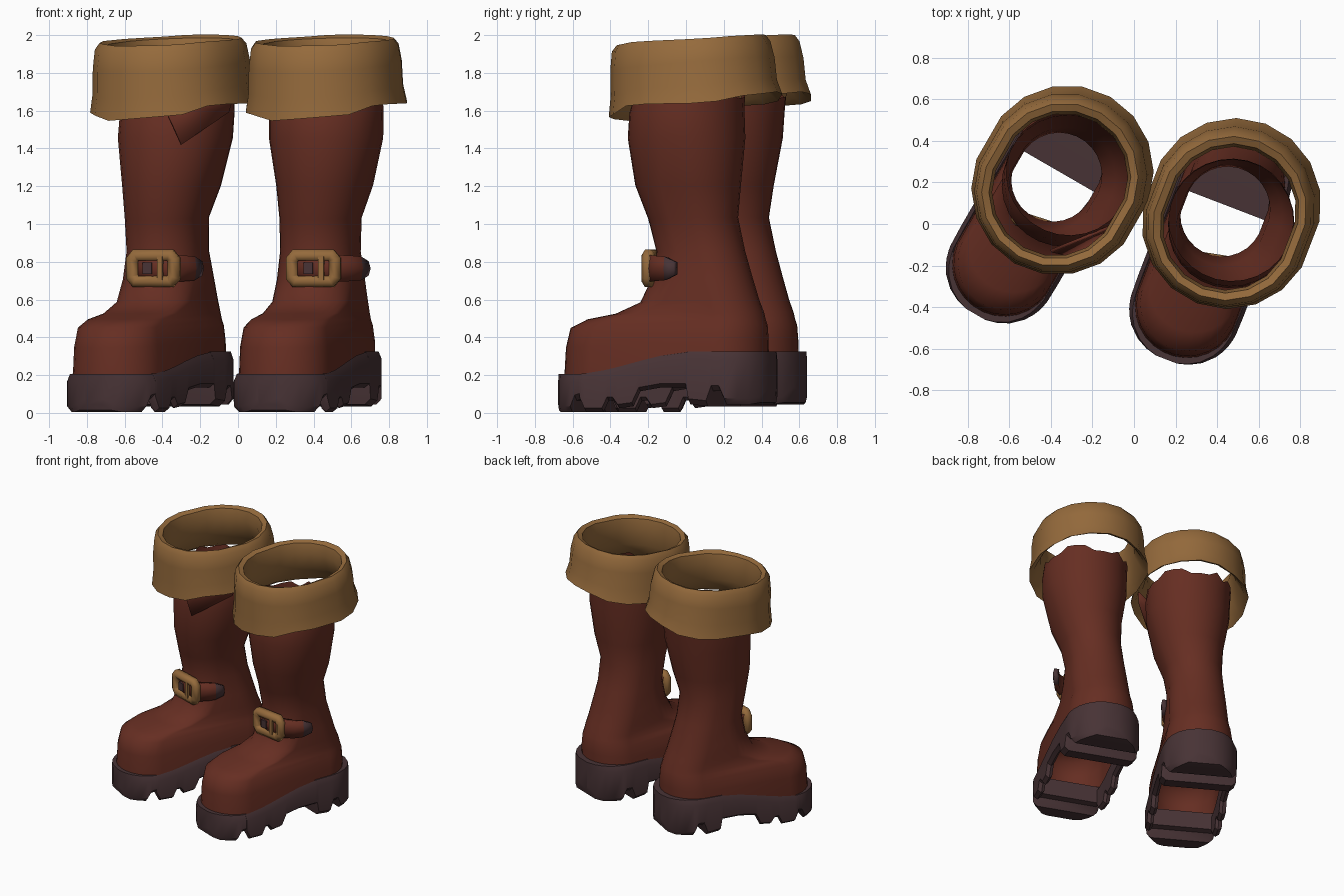
import bpy
import bmesh
import random
from math import sin, cos, pi, radians
from mathutils import Matrix, Vector

if "Cube" in bpy.data.objects:
    bpy.data.objects.remove(bpy.data.objects["Cube"], do_unlink=True)


def material(name, rgb):
    m = bpy.data.materials.new(name)
    m.use_nodes = True
    m.diffuse_color = (*rgb, 1)
    bsdf = m.node_tree.nodes["Principled BSDF"]
    bsdf.inputs["Base Color"].default_value = (*rgb, 1)
    bsdf.inputs["Roughness"].default_value = 0.8
    return m


LEATHER = material("red brown leather", (0.132, 0.027, 0.016))
TAN = material("tan hide", (0.3, 0.145, 0.045))
DARK = material("dark rubber", (0.064, 0.033, 0.036))


def finish(ob, place, mats, angle=40):
    for m in mats:
        ob.data.materials.append(m)
    ob.matrix_world = place
    bpy.ops.object.select_all(action="DESELECT")
    ob.select_set(True)
    bpy.context.view_layer.objects.active = ob
    if ob.type == "MESH":
        bpy.ops.object.shade_smooth_by_angle(angle=radians(angle))
    return ob


def loft(name, rings, place, mats, caps=False, loop=False, wrap=True, angle=40):
    """Skin a list of equal-length point rings."""
    bm = bmesh.new()
    vs = [[bm.verts.new(p) for p in ring] for ring in rings]
    n = len(vs[0])
    pairs = list(zip(vs, vs[1:])) + ([(vs[-1], vs[0])] if loop else [])
    for a, b in pairs:
        for i in range(n if wrap else n - 1):
            j = (i + 1) % n
            bm.faces.new((a[i], a[j], b[j], b[i]))
    if caps:
        bm.faces.new(vs[0])
        bm.faces.new(vs[-1])
    bmesh.ops.recalc_face_normals(bm, faces=bm.faces)
    me = bpy.data.meshes.new(name)
    bm.to_mesh(me)
    bm.free()
    ob = bpy.data.objects.new(name, me)
    bpy.context.collection.objects.link(ob)
    return finish(ob, place, mats, angle)


def solidify(ob, thickness):
    mod = ob.modifiers.new("thickness", "SOLIDIFY")
    mod.thickness = thickness
    mod.offset = 0


def outline(cx, front, back, w, n=28):
    """Round-ended outline; an ellipse when it is as long as wide."""
    r = min(w, (back - front) / 2)
    pts = []
    for i in range(n):
        a = 2 * pi * (i + .5) / n
        cy = back - r if a < pi else front + r
        pts.append((cx + w * cos(a), cy + r * sin(a)))
    return pts


def sole_top(y):
    t = min(1, max(0, (y + 0.55) / 0.7))
    return 0.2 + 0.12 * t * t * (3 - 2 * t)


def sole_width(y):
    """Half width of the round-ended sole."""
    t = max(y - .22, -.42 - y, 0) / .278
    return .272 * max(.03, 1 - t ** 2.2) ** .46


def upper(side, place, lean):
    # centre x, front, back, half width, front z, back z
    table = [(0, -.67, .455, .25, .17, .27), (0, -.66, .455, .245, .34, .38),
             (0, -.635, .45, .23, .445, .46), (0, -.54, .44, .22, .49, .49),
             (0, -.38, .43, .215, .52, .53), (0, -.24, .405, .215, .58, .59),
             (0, -.18, .37, .21, .7, .7), (0, -.15, .325, .2, .85, .85),
             (.015, -.19, .29, .205, 1.02, 1.03), (.045, -.25, .315, .242, 1.2, 1.2),
             (.055, -.285, .34, .297, 1.45, 1.45), (.056, -.275, .335, .303, 1.58, 1.6),
             (.05, -.25, .335, .3, 1.66, 1.68)]
    rnd = random.Random(4)
    rings = []
    for k, (cx, f, b, w, zf, zb) in enumerate(table):
        ragged = 0.03 if k == len(table) - 1 else 0
        push = lean * max(0, zb - 1.05)
        rings.append([(x, y + push, zf + (zb - zf) * (y - f) / (b - f)
                       + rnd.uniform(-ragged, ragged)) for x, y in outline(cx, f, b, w)])
    loft(side + "_boot_upper", rings, place, [LEATHER], angle=60)


def tread(name, stations, place):
    """Solid block swept along the foot, its underside cut into lugs."""
    rings = []
    for y, zb in stations:
        w, zt = sole_width(y), sole_top(y)
        half = [(w * .88, zb), (w, zb + .03), (w, zt - .04), (w * .93, zt)]
        rings.append([(x, y, z) for x, z in half] + [(-x, y, z) for x, z in reversed(half)])
    loft(name, rings, place, [DARK], caps=True, angle=35)


def sole(side, place):
    tread(side + "_front_sole", [(-.695, .04), (-.68, .01), (-.65, 0), (-.6, 0), (-.56, 0),
                                 (-.53, .06), (-.49, .07)], place)
    tread(side + "_heel", [(.1, .15), (.12, .04), (.22, .03), (.25, .11), (.29, .11),
                           (.32, .04), (.38, .04), (.43, .04), (.47, .05), (.495, .1)], place)
    # Open middle, closed only by a lugged rail along each edge
    for label, s in (("inner", -1), ("outer", 1)):
        rings = []
        for y, zb in ((-.5, .06), (-.47, 0), (-.37, 0), (-.34, .06), (-.31, .06), (-.28, .02),
                      (-.2, .03), (-.16, .11), (-.04, .13), (.12, .13)):
            w, zt = s * sole_width(y), sole_top(y)
            rings.append([(w * .82, y, zb + .02), (w * .9, y, zb), (w, y, zb + .02),
                          (w, y, zt - .04), (w * .93, y, zt), (w * .82, y, zt - .03)])
        loft(f"{side}_{label}_sole_rail", rings, place, [DARK], caps=True)


def cuff(side, place):
    # inset, height, raggedness, flare (0 top to 1 bottom)
    profile = [(.035, 1.64, .5, 1), (0, 1.615, 1, 1), (.005, 1.71, .4, .6), (0, 1.84, 0, .3),
               (.005, 1.935, 0, 0), (.03, 1.968, .2, 0), (.065, 1.955, 0, 0),
               (.08, 1.88, 0, 0), (.07, 1.75, 0, .4)]
    rnd = random.Random(11)
    n = 18
    # Hem dips at the front and towards both rear corners
    jag = [rnd.uniform(-.012, .012) - .016 * cos(3 * (2 * pi * (i + .5) / n + pi / 2))
           for i in range(n)]
    rings = []
    for inset, z, rag, flare in profile:
        base = outline(.04, -.38 - .01 * flare + inset, .475 + .06 * flare - inset,
                       .385 + .03 * flare - inset, n)
        rings.append([(x, y, z + jag[i] * rag + (.07 + .06 * flare) * (y - .05)
                       + .02 * flare * x) for i, (x, y) in enumerate(base)])
    loft(side + "_cuff", rings, place, [TAN], loop=True, angle=50)


def strap(side, place, reach):
    # x, y, half height along the band; the free end is dark
    path = [(-.06, -.165, .06), (.06, -.17, .065), (.16, -.135, .065)]
    path += [(.16 + reach * dx, y, h)
             for dx, y, h in ((.075, -.07, .06), (.105, -.01, .055), (.125, .05, .03))]
    rings = [[(x, y, .755 - h), (x * 1.04, y * 1.04, .76), (x, y, .765 + h)]
             for x, y, h in path]
    ob = loft(side + "_strap", rings, place, [LEATHER, DARK], wrap=False)
    last = len(ob.data.polygons) - 1
    for p in ob.data.polygons:
        p.material_index = int(p.index > last - 2)
    solidify(ob, .035)


def buckle(side, place):
    place = place @ Matrix.Translation((.06, -.172, .76)) @ Matrix.Rotation(radians(12), 4, "Z")
    cu = bpy.data.curves.new(side + "_buckle", "CURVE")
    cu.dimensions = "3D"
    cu.bevel_depth = .037
    cu.bevel_resolution = 1
    sp = cu.splines.new("POLY")
    quarter = [(.115, .045), (.095, .07)]
    pts = quarter + [(-x, z) for x, z in reversed(quarter)]
    pts += [(-x, -z) for x, z in pts]
    sp.points.add(len(pts) - 1)
    for p, (x, z) in zip(sp.points, pts):
        p.co = (x, .25 * x * x, z, 1)
    sp.use_cyclic_u = True
    ob = bpy.data.objects.new(side + "_buckle", cu)
    bpy.context.collection.objects.link(ob)
    finish(ob, place, [TAN])
    # Upright prong, and the dark strap tongue seen inside the frame
    for part, x0, x1, y0, h, mat in (("prong", .03, .06, -.03, .07, TAN),
                                     ("tongue", -.05, .0, -.027, .03, DARK)):
        bar = [[(x0, y0, z), (x1, y0, z), (x1, .02, z), (x0, .02, z)] for z in (-h, h)]
        loft(f"{side}_buckle_{part}", bar, place, [mat], caps=True)


# The two boots stand turned to the same side; the right shaft leans back
for side, spot, turn, reach, lean in (("right", (-.415, .168, .005), 30, .45, .11),
                                      ("left", (.405, -.003, .005), 21, .9, 0)):
    place = Matrix.Translation(Vector(spot)) @ Matrix.Rotation(radians(-turn), 4, "Z")
    for part in (sole, cuff, buckle):
        part(side, place)
    upper(side, place, lean)
    strap(side, place, reach)

# Loose torn leather flap under the right cuff
flap = loft("right_torn_flap", [[(-.4, -.13, 1.64), (-.3, -.15, 1.42)],
                                [(-.03, .02, 1.66), (-.05, .0, 1.59)]],
            Matrix.Identity(4), [LEATHER], wrap=False)
solidify(flap, .015)
